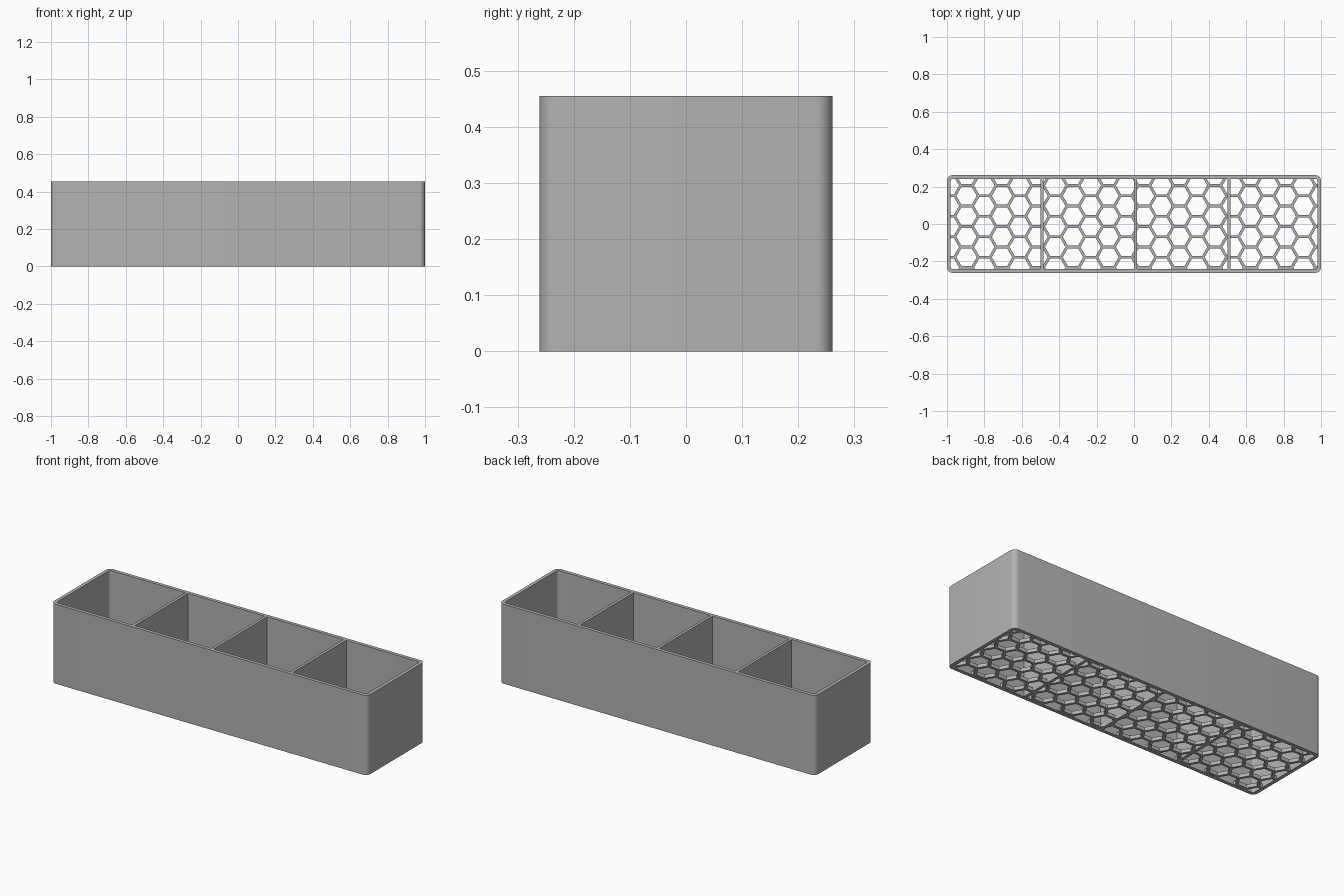
import bpy, bmesh, math
from mathutils import Vector

cube = bpy.data.objects.get("Cube")
if cube:
    bpy.data.objects.remove(cube, do_unlink=True)

LENGTH, WIDTH, HEIGHT = 2.0, 0.522, 0.455
WALL, RADIUS, FLOOR = 0.02, 0.03, 0.02
DIVIDER, STRUT, PITCH = 0.016, 0.015, 0.1095

grey = bpy.data.materials.new("plain grey")
grey.use_nodes = True
grey.diffuse_color = (0.45, 0.45, 0.45, 1)
grey.node_tree.nodes["Principled BSDF"].inputs["Base Color"].default_value = grey.diffuse_color


def make_object(name, bm):
    bmesh.ops.recalc_face_normals(bm, faces=bm.faces)
    mesh = bpy.data.meshes.new(name)
    bm.to_mesh(mesh)
    bm.free()
    mesh.materials.append(grey)
    obj = bpy.data.objects.new(name, mesh)
    bpy.context.collection.objects.link(obj)
    return obj


def rounded_outline(inset, steps=8):
    r = RADIUS - inset
    cx, cy = LENGTH / 2 - RADIUS, WIDTH / 2 - RADIUS
    points = []
    for corner, (sx, sy) in enumerate([(1, 1), (-1, 1), (-1, -1), (1, -1)]):
        for i in range(steps + 1):
            a = (corner + i / steps) * math.pi / 2
            points.append((sx * cx + r * math.cos(a), sy * cy + r * math.sin(a)))
    return points


def add_prism(bm, points, z0, z1):
    base = [bm.verts.new((x, y, z0)) for x, y in points]
    top = [bm.verts.new((x, y, z1)) for x, y in points]
    bm.faces.new(base[::-1])
    bm.faces.new(top)
    for i in range(len(points)):
        j = (i + 1) % len(points)
        bm.faces.new((base[i], base[j], top[j], top[i]))


# Outer wall: a rounded rectangular tube
bm = bmesh.new()
rings = [[bm.verts.new((x, y, z)) for x, y in rounded_outline(inset)]
         for inset, z in [(0, 0), (0, HEIGHT), (WALL, HEIGHT), (WALL, 0)]]
for k in range(4):
    a, b = rings[k], rings[(k + 1) % 4]
    for i in range(len(a)):
        j = (i + 1) % len(a)
        bm.faces.new((a[i], a[j], b[j], b[i]))
wall = make_object("outer_wall", bm)
bpy.context.view_layer.objects.active = wall
wall.select_set(True)
bpy.ops.object.shade_smooth_by_angle(angle=math.radians(30))
wall.select_set(False)

# Dividers: three upright partitions
half = WIDTH / 2 - WALL + 0.002
for n in range(3):
    x = (n - 1) * 0.5
    bm = bmesh.new()
    add_prism(bm, [(x, -half), (x + DIVIDER, -half), (x + DIVIDER, half), (x, half)],
              0, HEIGHT)
    make_object(f"divider_{n + 1}", bm)

# Honeycomb floor: hexagons clipped to the inside, each with a hole
step = PITCH * math.sqrt(3) / 2
hx, hy = LENGTH / 2 - WALL + 0.003, WIDTH / 2 - WALL + 0.003
bm = bmesh.new()
for col in range(-12, 13):
    for row in range(-4, 5):
        cx = 0.053 + col * step
        cy = 0.0415 + (row + (col % 2) / 2) * PITCH
        loops = []
        for r in (PITCH / math.sqrt(3), (PITCH - STRUT) / math.sqrt(3)):
            loops.append([Vector((cx + r * math.cos(k * math.pi / 3),
                                  cy + r * math.sin(k * math.pi / 3), 0)) for k in range(6)])
        outer, inner = ([bm.verts.new(p) for p in loop] for loop in loops)
        for k in range(6):
            j = (k + 1) % 6
            bm.faces.new((outer[k], outer[j], inner[j], inner[k]))
bmesh.ops.remove_doubles(bm, verts=bm.verts, dist=0.0005)
for normal, d in [((1, 0, 0), hx), ((-1, 0, 0), hx), ((0, 1, 0), hy), ((0, -1, 0), hy)]:
    bmesh.ops.bisect_plane(bm, geom=bm.verts[:] + bm.edges[:] + bm.faces[:],
                           plane_co=Vector(normal) * d, plane_no=normal, clear_outer=True)
extruded = bmesh.ops.extrude_face_region(bm, geom=bm.faces[:], use_keep_orig=True)
bmesh.ops.translate(bm, vec=(0, 0, FLOOR),
                    verts=[v for v in extruded["geom"] if isinstance(v, bmesh.types.BMVert)])
make_object("honeycomb_floor", bm)
